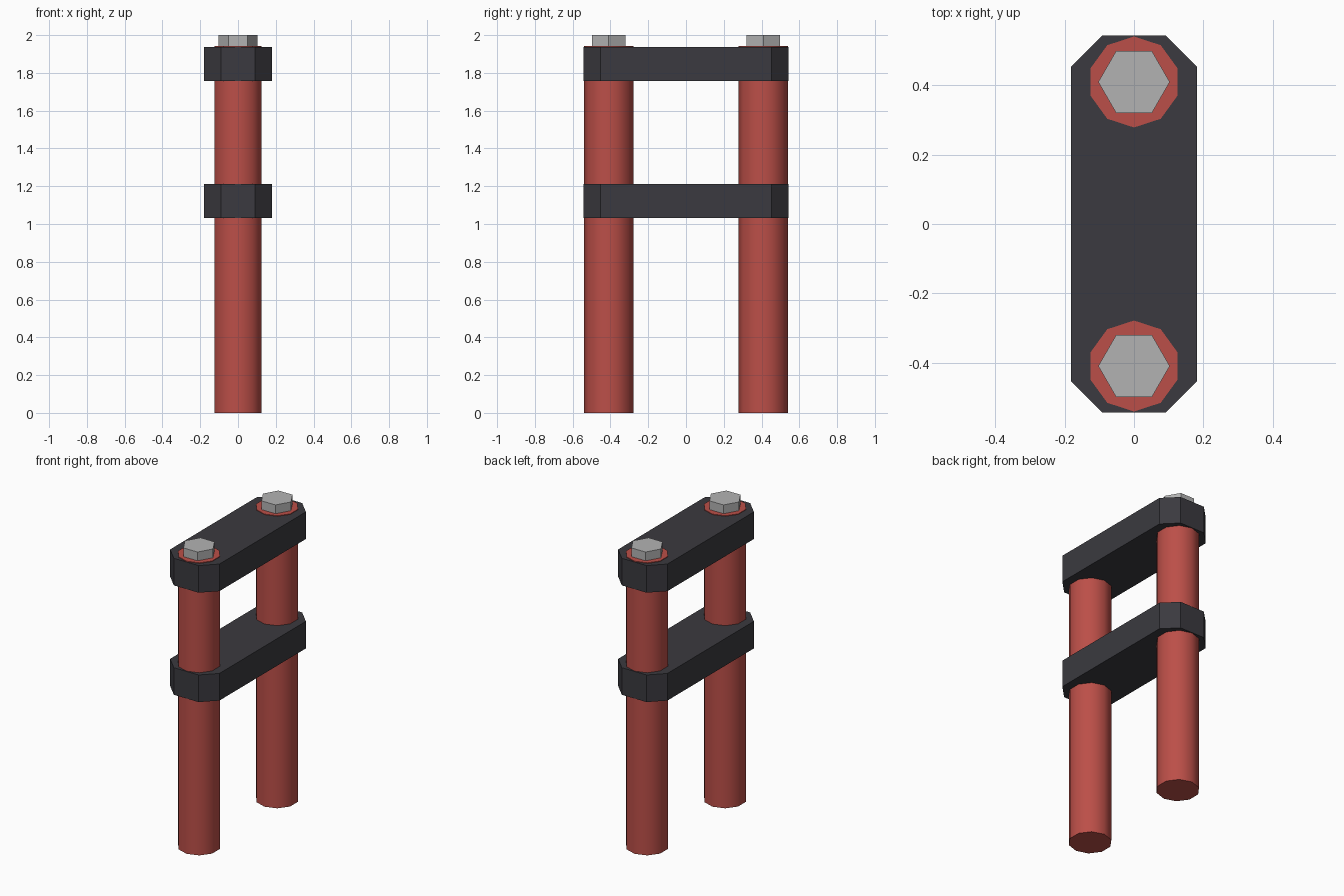
import bpy, bmesh, math

if "Cube" in bpy.data.objects:
    bpy.data.objects.remove(bpy.data.objects["Cube"])


def material(name, rgb):
    m = bpy.data.materials.new(name)
    m.diffuse_color = (*rgb, 1)
    m.use_nodes = True
    m.node_tree.nodes["Principled BSDF"].inputs["Base Color"].default_value = m.diffuse_color
    return m


RED = material("red", (0.50, 0.078, 0.065))
DARK = material("charcoal", (0.043, 0.042, 0.050))
GREY = material("steel grey", (0.45, 0.45, 0.45))


def prism(name, outline, z0, z1, mat, smooth=False):
    """Extrude a flat outline from z0 up to z1."""
    bm = bmesh.new()
    face = bm.faces.new([bm.verts.new((x, y, z0)) for x, y in outline])
    top = bmesh.ops.extrude_face_region(bm, geom=[face])["geom"]
    for v in top:
        if isinstance(v, bmesh.types.BMVert):
            v.co.z = z1
    bmesh.ops.recalc_face_normals(bm, faces=bm.faces)
    mesh = bpy.data.meshes.new(name)
    bm.to_mesh(mesh)
    bm.free()
    mesh.materials.append(mat)
    obj = bpy.data.objects.new(name, mesh)
    bpy.context.collection.objects.link(obj)
    if smooth:
        bpy.ops.object.select_all(action='DESELECT')
        obj.select_set(True)
        bpy.context.view_layer.objects.active = obj
        bpy.ops.object.shade_smooth_by_angle(angle=math.radians(40))
    return obj


def polygon(sides, radius, cy, start):
    return [(radius * math.cos(start + math.tau * i / sides),
             cy + radius * math.sin(start + math.tau * i / sides))
            for i in range(sides)]


# Two smooth ten-sided posts, each topped with a hexagonal bolt
for side, cy in (("front", -0.409), ("back", 0.409)):
    prism(side + "_post", polygon(10, 0.131, cy, math.pi / 2), 0, 1.942, RED, True)
    prism(side + "_bolt", polygon(6, 0.103, cy, 0), 1.93, 2.0, GREY)

# Two clamp plates with chamfered corners
W, L, C = 0.181, 0.543, 0.09
plate = [(W, L - C), (W - C, L), (C - W, L), (-W, L - C),
         (-W, C - L), (C - W, -L), (W - C, -L), (W, C - L)]
prism("upper_clamp", plate, 1.758, 1.938, DARK)
prism("lower_clamp", plate, 1.032, 1.212, DARK)
